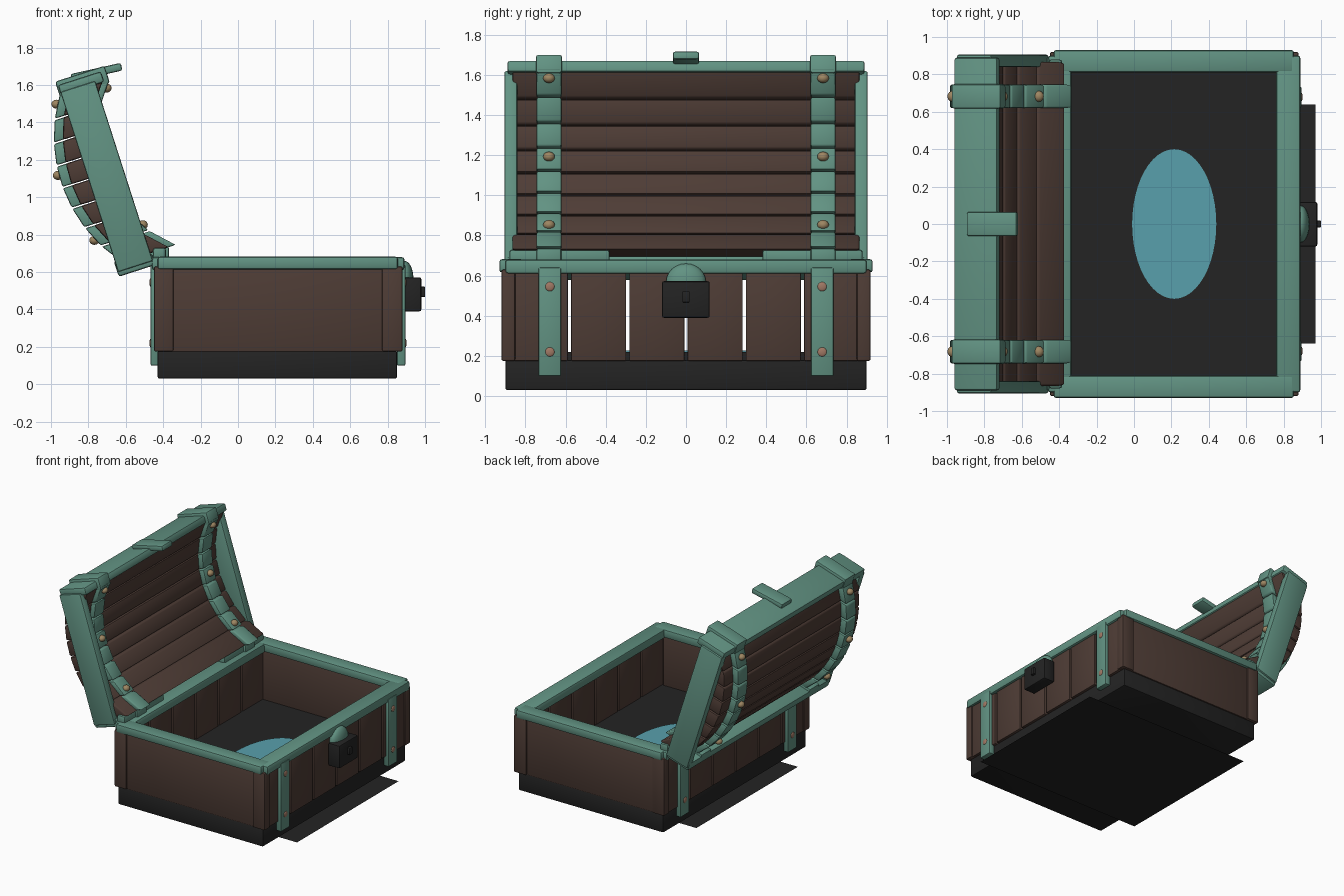
import bpy, bmesh, math
from mathutils import Vector

if "Cube" in bpy.data.objects:
    bpy.data.objects.remove(bpy.data.objects["Cube"])


def material(name, r, g, b):
    m = bpy.data.materials.new(name)
    lin = [(c / 255 / 12.92) if c < 11 else ((c / 255 + 0.055) / 1.055) ** 2.4 for c in (r, g, b)]
    m.diffuse_color = (*lin, 1)
    m.use_nodes = True
    m.node_tree.nodes["Principled BSDF"].inputs["Base Color"].default_value = m.diffuse_color
    return m


GREEN = material("green metal", 98, 147, 131)
BROWN = material("brown wood", 78, 60, 53)
BLACK = material("black", 35, 35, 35)
BLUE = material("blue", 88, 160, 172)
GOLD = material("brass", 158, 134, 98)
COPPER = material("copper", 160, 120, 100)

# Lid frame: u runs from hinge to lid front, v points out of the lid
TILT = math.radians(17.8)
ORIGIN = Vector((-0.455, 0, 0.66))
U = Vector((-math.sin(TILT), 0, math.cos(TILT)))
V = Vector((-math.cos(TILT), 0, -math.sin(TILT)))


def lid_point(u, v, y=0):
    return ORIGIN + U * u + V * v + Vector((0, y, 0))


def finish(name, bm, mat, bevel=0.0):
    bmesh.ops.recalc_face_normals(bm, faces=bm.faces)
    if bevel:
        bmesh.ops.bevel(bm, geom=list(bm.edges), offset=bevel, segments=2,
                        profile=0.5, affect='EDGES', clamp_overlap=True)
    me = bpy.data.meshes.new(name)
    bm.to_mesh(me)
    bm.free()
    me.materials.append(mat)
    ob = bpy.data.objects.new(name, me)
    bpy.context.collection.objects.link(ob)
    bpy.ops.object.select_all(action='DESELECT')
    ob.select_set(True)
    bpy.context.view_layer.objects.active = ob
    bpy.ops.object.shade_smooth_by_angle(angle=math.radians(40))
    return ob


def prism(name, points, y0, y1, mat, bevel=0.01):
    """Extrude a closed outline of 3D points (in the xz plane) from y0 to y1."""
    bm = bmesh.new()
    a = [bm.verts.new((p.x, y0, p.z)) for p in points]
    b = [bm.verts.new((p.x, y1, p.z)) for p in points]
    bm.faces.new(a)
    bm.faces.new(b[::-1])
    for i in range(len(a)):
        j = (i + 1) % len(a)
        bm.faces.new((a[i], b[i], b[j], a[j]))
    return finish(name, bm, mat, bevel)


def box(name, x0, x1, y0, y1, z0, z1, mat, bevel=0.01):
    pts = [Vector((x, 0, z)) for x, z in ((x0, z0), (x1, z0), (x1, z1), (x0, z1))]
    return prism(name, pts, y0, y1, mat, bevel)


def lid_box(name, u0, u1, v0, v1, y0, y1, mat, bevel=0.01):
    pts = [lid_point(u, v) for u, v in ((u0, v0), (u1, v0), (u1, v1), (u0, v1))]
    return prism(name, pts, y0, y1, mat, bevel)


def dome(name, loc, scale, mat):
    bm = bmesh.new()
    bmesh.ops.create_uvsphere(bm, u_segments=20, v_segments=12, radius=1)
    bmesh.ops.scale(bm, vec=scale, verts=bm.verts)
    bmesh.ops.translate(bm, vec=loc, verts=bm.verts)
    return finish(name, bm, mat)


# Ground sheet, base and floor
bm = bmesh.new()
bm.faces.new([bm.verts.new(p) for p in
              ((-0.54, -0.64, 0), (0.97, -0.64, 0), (0.97, 0.64, 0), (-0.54, 0.64, 0))])
finish("ground_sheet", bm, BLACK)
box("base", -0.43, 0.85, -0.9, 0.9, 0.03, 0.18, BLACK)
box("floor", -0.39, 0.81, -0.86, 0.86, 0.17, 0.22, BLACK, 0)

# Oval on the floor
bm = bmesh.new()
bmesh.ops.create_cone(bm, cap_ends=True, segments=48, radius1=1, radius2=1, depth=0.006)
bmesh.ops.scale(bm, vec=(0.225, 0.4, 1), verts=bm.verts)
bmesh.ops.translate(bm, vec=(0.215, 0, 0.223), verts=bm.verts)
finish("floor_oval", bm, BLUE)

# Long walls of upright planks with open gaps
edges = [-0.865, -0.58, -0.29, 0, 0.29, 0.58, 0.865]
for wall, x0, x1 in (("front", 0.80, 0.87), ("back", -0.44, -0.37)):
    for a, b in zip(edges, edges[1:]):
        box(wall + "_plank", x0, x1, a + 0.008, b - 0.008, 0.175, 0.63, BROWN, 0.006)

for s in (-1, 1):
    def span(a, b):
        return sorted((s * a, s * b))

    # End walls and corner boards
    box("end_panel", -0.37, 0.79, *span(0.84, 0.908), 0.175, 0.63, BROWN, 0.005)
    box("front_corner_board", 0.77, 0.88, *span(0.85, 0.92), 0.175, 0.63, BROWN)
    box("back_corner_board", -0.45, -0.345, *span(0.85, 0.92), 0.175, 0.63, BROWN)
    # Rim ends and hinge bars
    box("rim_end", -0.43, 0.855, *span(0.81, 0.93), 0.615, 0.682, GREEN, 0.014)
    box("hinge_bar", -0.455, -0.385, *span(0.38, 0.88), 0.66, 0.73, GREEN, 0.014)
    box("hinge_strap", -0.46, -0.368, *span(0.62, 0.745), 0.65, 0.738, GREEN, 0.014)
    # Body straps with flat rivets
    box("front_strap", 0.85, 0.895, *span(0.622, 0.735), 0.10, 0.64, GREEN, 0.007)
    box("back_strap", -0.467, -0.42, *span(0.622, 0.735), 0.10, 0.64, GREEN, 0.007)
    for z in (0.22, 0.545):
        for x in (0.894, -0.466):
            dome("body_rivet", (x, s * 0.678, z), (0.008, 0.023, 0.023), COPPER)
    # Solid lid end
    lid_box("lid_end", 0.0, 1.01, 0.0, 0.195, *span(0.84, 0.905), GREEN)

box("rim_front", 0.76, 0.89, -0.9, 0.9, 0.61, 0.68, GREEN, 0.014)
box("rim_back", -0.46, -0.335, -0.9, 0.9, 0.61, 0.68, GREEN, 0.014)

# Lock
box("lock_body", 0.88, 0.98, -0.12, 0.118, 0.39, 0.572, BLACK)
box("keyhole", 0.97, 1.0, -0.018, 0.018, 0.467, 0.522, BLACK, 0.004)
dome("lock_dome", (0.89, 0, 0.565), (0.048, 0.1, 0.095), GREEN)

# Lid edge bars
lid_box("lid_front_bar", 0.99, 1.05, -0.045, 0.197, -0.89, 0.89, GREEN, 0.014)
lid_box("lid_back_bar", -0.025, 0.04, -0.008, 0.2, -0.89, 0.89, GREEN, 0.014)


def arc(u, radius):
    return math.sqrt(radius ** 2 - (u - 0.55) ** 2) - 0.51


def outer(u):
    return arc(u, 0.80)


def inner(u):
    return arc(u, 0.65)


def slat(name, u0, u1, low, high, y0, y1, mat, bevel):
    pts = [lid_point(u0, low(u0)), lid_point(u1, low(u1)),
           lid_point(u1, high(u1)), lid_point(u0, high(u0))]
    prism(name, pts, y0, y1, mat, bevel)


# Curved lid: slats, with jointed strap pieces inside and out
COUNT, START, END = 8, 0.04, 1.0
STEP = (END - START) / COUNT
for i in range(COUNT):
    u0, u1 = START + i * STEP, START + (i + 1) * STEP
    half = 0.865 if i in (0, COUNT - 1) else 0.855
    slat("lid_slat", u0 + 0.003, u1 - 0.003, inner, outer, -half, half, BROWN, 0.012)
    for y in (-0.6825, 0.6825):
        slat("lid_outer_strap", u0 + 0.004, u1 - 0.004, lambda u: outer(u) - 0.02,
             lambda u: outer(u) + 0.05, y - 0.0625, y + 0.0625, GREEN, 0.01)
        slat("lid_inner_strap", u0 + 0.004, u1 - 0.004, lambda u: inner(u) - 0.04,
             lambda u: inner(u) + 0.02, y - 0.0625, y + 0.0625, GREEN, 0.01)

for y in (-0.6825, 0.6825):
    lid_box("strap_front_cap", 0.975, 1.072, -0.072, 0.205, y - 0.065, y + 0.065, GREEN, 0.012)
    lid_box("strap_back_cap", -0.02, 0.06, -0.04, 0.2, y - 0.0625, y + 0.0625, GREEN, 0.012)
    for u in (0.2, 0.59, 0.955):
        for v in (outer(u) + 0.055, inner(u) - 0.045):
            dome("lid_rivet", lid_point(u, v, y), (0.027, 0.029, 0.024), GOLD)

# Latch plate on the lid front
c = Vector((-0.757, 0, 1.668))
along = Vector((math.cos(0.22), 0, math.sin(0.22))) * 0.138
across = Vector((-math.sin(0.22), 0, math.cos(0.22))) * 0.021
prism("latch", [c - along - across, c + along - across, c + along + across, c - along + across],
      -0.065, 0.065, GREEN, 0.012)
